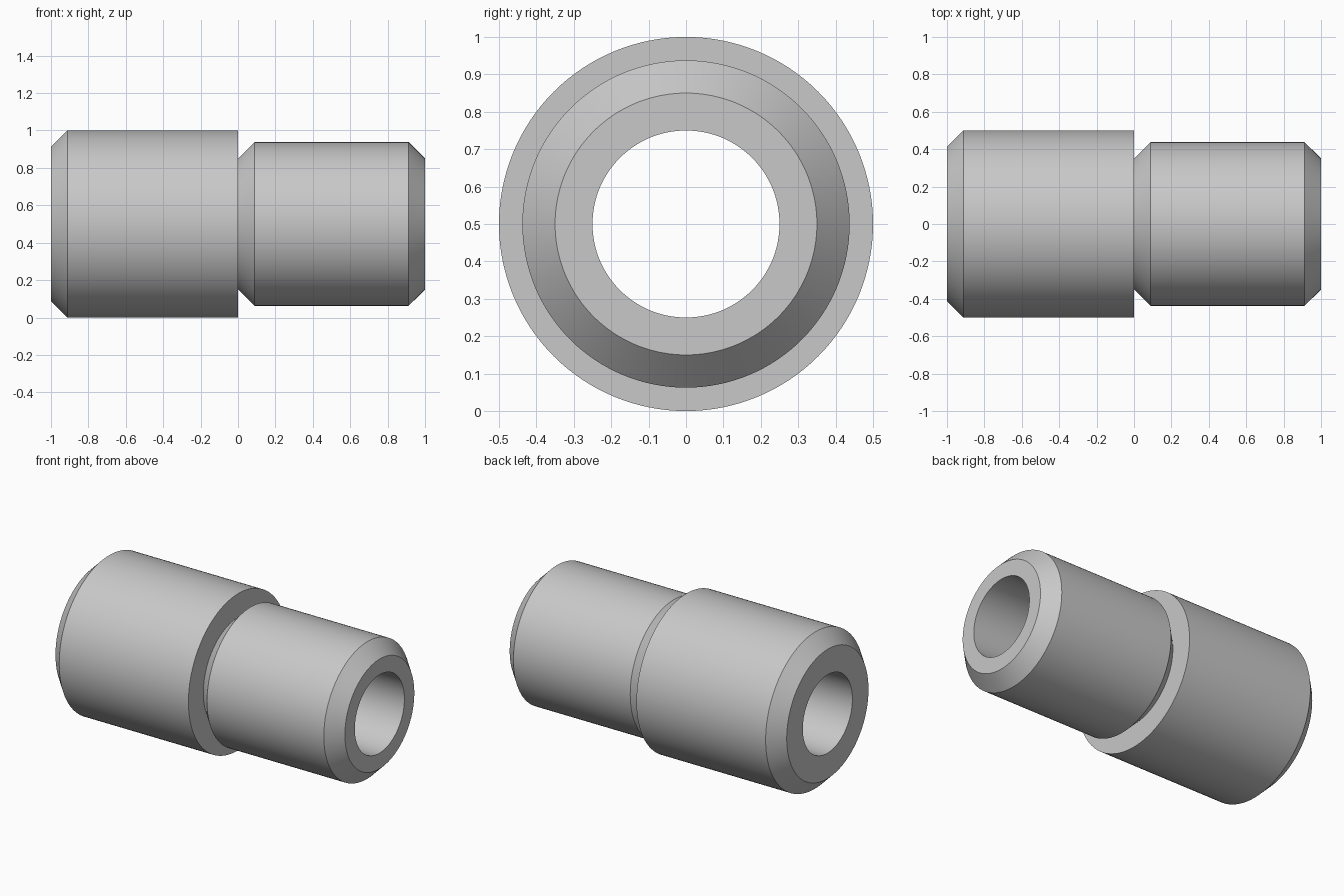
import bpy
import bmesh
from math import radians, tau
from mathutils import Matrix

if "Cube" in bpy.data.objects:
    bpy.data.objects.remove(bpy.data.objects["Cube"], do_unlink=True)

BORE, BIG, SMALL = 0.25, 0.5, 0.4375   # radii
CHAMFER = 0.0875
SEGMENTS = 128

grey = bpy.data.materials.new("light grey metal")
grey.use_nodes = True
colour = (0.58, 0.58, 0.58, 1)
grey.diffuse_color = colour
grey.node_tree.nodes["Principled BSDF"].inputs["Base Color"].default_value = colour


def lathe(name, profile):
    """Spin a closed (x, radius) profile around the x axis."""
    bm = bmesh.new()
    verts = [bm.verts.new((x, 0, r)) for x, r in profile]
    edges = [bm.edges.new((a, b)) for a, b in zip(verts, verts[1:] + verts[:1])]
    bmesh.ops.spin(bm, geom=verts + edges, axis=(1, 0, 0), cent=(0, 0, 0),
                   angle=tau, steps=SEGMENTS, use_merge=True)
    bmesh.ops.remove_doubles(bm, verts=bm.verts, dist=1e-5)
    bmesh.ops.recalc_face_normals(bm, faces=bm.faces)
    bm.transform(Matrix.Translation((0, 0, BIG)))
    mesh = bpy.data.meshes.new(name)
    bm.to_mesh(mesh)
    bm.free()
    mesh.materials.append(grey)
    obj = bpy.data.objects.new(name, mesh)
    bpy.context.collection.objects.link(obj)
    bpy.context.view_layer.objects.active = obj
    obj.select_set(True)
    bpy.ops.object.shade_smooth_by_angle(angle=radians(30))
    obj.select_set(False)
    return obj


# Stepped sleeve: wide half, shoulder with relief groove, narrow half, through bore
lathe("stepped_sleeve", [
    (-1, BORE),
    (-1, BIG - CHAMFER),
    (-1 + CHAMFER, BIG),
    (0, BIG),
    (0, SMALL - CHAMFER),
    (CHAMFER, SMALL),
    (1 - CHAMFER, SMALL),
    (1, SMALL - CHAMFER),
    (1, BORE),
])
